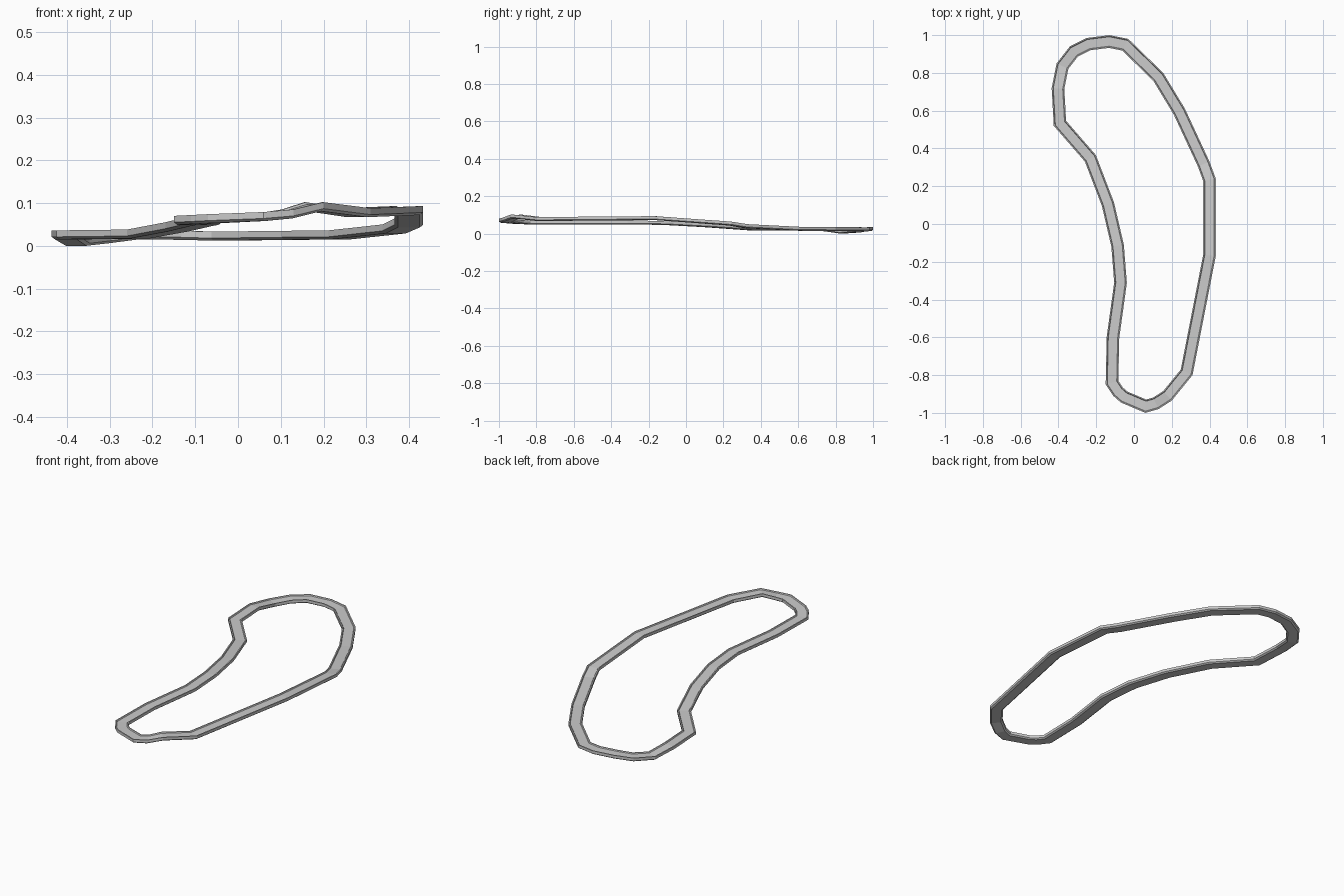
import bpy, bmesh
from mathutils import Vector

if "Cube" in bpy.data.objects:
    bpy.data.objects.remove(bpy.data.objects["Cube"])

# Outer edge of the loop, clockwise from the far end: x, y, top height
PATH = [
    (-0.13, 1.00, .035), (-0.03, 0.98, .033), (0.155, 0.80, .035), (0.27, 0.61, .036),
    (0.40, 0.33, .050), (0.433, 0.24, .064), (0.433, -0.17, .093), (0.31, -0.80, .088),
    (0.20, -0.935, .102), (0.13, -0.98, .085), (0.06, -1.00, .079), (-0.07, -0.945, .074),
    (-0.11, -0.91, .072), (-0.15, -0.85, .070), (-0.145, -0.60, .070), (-0.105, -0.31, .070),
    (-0.12, -0.12, .067), (-0.17, 0.095, .055), (-0.26, 0.33, .038), (-0.425, 0.52, .036),
    (-0.436, 0.72, .036), (-0.41, 0.85, .021), (-0.34, 0.94, .027), (-0.25, 0.985, .036),
]
W = 0.067

# Shallow channel section: inward offset, height below the rim
SECTION = [(0, 0), (0, -.015), (.008, -.021), (W - .008, -.021), (W, -.015),
           (W, 0), (W - .006, 0), (W - .009, -.005), (.009, -.005), (.006, 0)]


def inward(i):
    """Mitred inward direction at a path point."""
    p0, p1, p2 = (Vector(PATH[k % len(PATH)][:2]) for k in (i - 1, i, i + 1))
    a, b = (p1 - p0).normalized(), (p2 - p1).normalized()
    na, nb = Vector((a.y, -a.x)), Vector((b.y, -b.x))
    m = (na + nb).normalized()
    return m / m.dot(na)


# Sweep the section around the closed loop
bm = bmesh.new()
rings = []
for i, (x, y, z) in enumerate(PATH):
    d = inward(i)
    rings.append([bm.verts.new((x + d.x * u, y + d.y * u, z + v)) for u, v in SECTION])
n = len(SECTION)
for i, r in enumerate(rings):
    q = rings[(i + 1) % len(rings)]
    for j in range(n):
        k = (j + 1) % n
        bm.faces.new((r[j], r[k], q[k], q[j]))
bmesh.ops.recalc_face_normals(bm, faces=bm.faces)

mesh = bpy.data.meshes.new("track_loop")
bm.to_mesh(mesh)
bm.free()
bpy.context.collection.objects.link(bpy.data.objects.new("track_loop", mesh))
